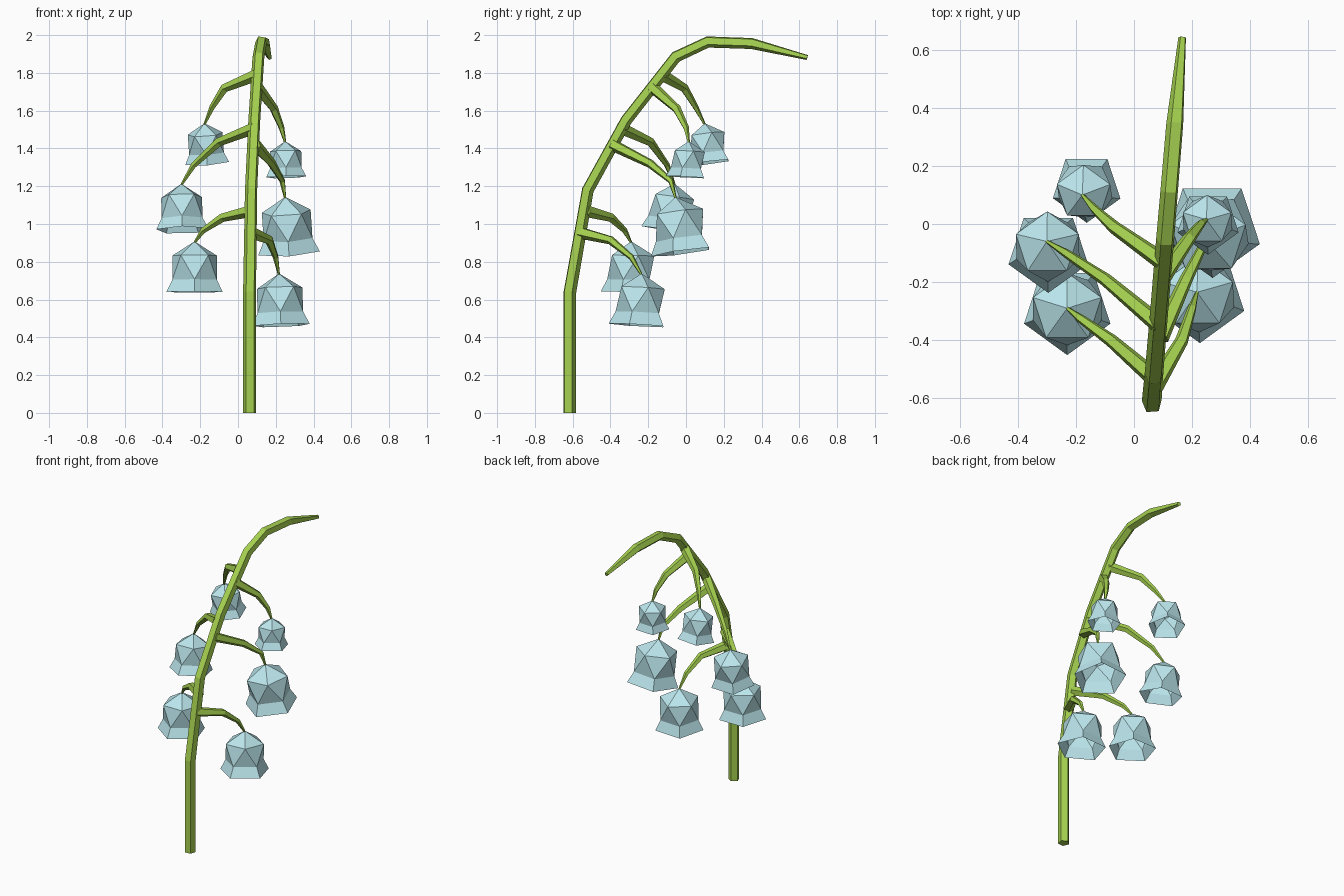
import bpy, bmesh
from math import cos, sin, radians, tau
from mathutils import Vector

if "Cube" in bpy.data.objects:
    bpy.data.objects.remove(bpy.data.objects["Cube"])


def material(name, rgb):
    m = bpy.data.materials.new(name)
    m.diffuse_color = (*rgb, 1)
    m.use_nodes = True
    m.node_tree.nodes["Principled BSDF"].inputs["Base Color"].default_value = m.diffuse_color
    return m


green = material("leaf_green", (0.38, 0.64, 0.08))
blue = material("pale_blue", (0.50, 0.80, 0.85))


def finish(bm, name, mat):
    bmesh.ops.recalc_face_normals(bm, faces=bm.faces)
    me = bpy.data.meshes.new(name)
    bm.to_mesh(me)
    bm.free()
    me.materials.append(mat)
    ob = bpy.data.objects.new(name, me)
    bpy.context.collection.objects.link(ob)
    return ob


def bridge(bm, a, b):
    n = len(a)
    for i in range(n):
        bm.faces.new((a[i], a[(i + 1) % n], b[(i + 1) % n], b[i]))


def tube(name, pts, radii, side, turn=90, n=5):
    """Five-sided tapered tube along a path."""
    bm = bmesh.new()
    pts = [Vector(p) for p in pts]
    rings = []
    for i, (p, r) in enumerate(zip(pts, radii)):
        d = Vector()
        if i > 0:
            d += (p - pts[i - 1]).normalized()
        if i < len(pts) - 1:
            d += (pts[i + 1] - p).normalized()
        t = d.normalized()
        e1 = (side - t * side.dot(t)).normalized()
        e2 = t.cross(e1)
        ring = []
        for k in range(n):
            a = radians(turn) + tau * k / n
            ring.append(bm.verts.new(p + r * (e1 * cos(a) + e2 * sin(a))))
        rings.append(ring)
    for a, b in zip(rings, rings[1:]):
        bridge(bm, a, b)
    bm.faces.new(rings[0][::-1])
    bm.faces.new(rings[-1])
    return finish(bm, name, green)


def bell(name, apex, h, lean):
    """Icosahedron cap, open below, with a flared five-sided rim."""
    bm = bmesh.new()
    s = h / 1.8

    def ring(r, z, start):
        return [bm.verts.new((r * s * cos(radians(start + 72 * k)),
                              r * s * sin(radians(start + 72 * k)), -z * s)) for k in range(5)]
    top = bm.verts.new((0, 0, 0))
    r1 = ring(0.83, 0.50, 18)
    r2 = ring(0.83, 1.36, 54)
    r3 = ring(1.05, 1.80, 54)
    for k in range(5):
        j = (k + 1) % 5
        bm.faces.new((top, r1[k], r1[j]))
        bm.faces.new((r1[k], r2[k], r1[j]))
        bm.faces.new((r1[j], r2[k], r2[j]))
    bridge(bm, r2, r3)
    ob = finish(bm, name, blue)
    ob.location = apex
    axis = Vector((lean[0], lean[1], -h))
    ob.rotation_mode = 'QUATERNION'
    ob.rotation_quaternion = Vector((0, 0, -1)).rotation_difference(axis)


# arching main stem, lying in a slightly turned vertical plane
arc = [(-0.617, 0), (-0.617, 0.64), (-0.522, 1.18), (-0.318, 1.55),
       (-0.055, 1.886), (0.114, 1.965), (0.347, 1.957), (0.642, 1.882)]
tube("main_stem", [(0.062 + (y + 0.617) * 0.083, y, z) for y, z in arc],
     [0.036, 0.036, 0.034, 0.033, 0.033, 0.032, 0.031, 0.014],
     Vector((1, -0.083, 0)), 99)

# drooping stalks, bell height and bell lean
stalks = {
    "top_left": ([(0.10, -0.13, 1.79), (-0.07, -0.01, 1.72), (-0.135, 0.05, 1.62), (-0.178, 0.10, 1.525)], 0.21, (0.015, 0.026)),
    "top_right": ([(0.10, -0.18, 1.725), (0.19, -0.05, 1.61), (0.23, 0.0, 1.51), (0.25, 0.015, 1.43)], 0.19, (0.005, -0.01)),
    "middle_left": ([(0.09, -0.35, 1.51), (-0.10, -0.19, 1.435), (-0.235, -0.10, 1.31), (-0.30, -0.06, 1.205)], 0.247, (0.005, -0.035)),
    "middle_right": ([(0.09, -0.39, 1.42), (0.18, -0.19, 1.32), (0.235, -0.08, 1.228), (0.25, -0.055, 1.135)], 0.295, (0.02, 0.04)),
    "low_left": ([(0.07, -0.53, 1.07), (-0.08, -0.40, 1.035), (-0.185, -0.325, 0.965), (-0.23, -0.29, 0.90)], 0.268, (0.0, -0.005)),
    "low_right": ([(0.07, -0.56, 0.955), (0.165, -0.40, 0.915), (0.20, -0.29, 0.825), (0.217, -0.235, 0.73)], 0.275, (0.01, -0.015)),
}
for name, (pts, h, lean) in stalks.items():
    d = Vector(pts[-1]) - Vector(pts[0])
    tube(name + "_stalk", pts, [0.033, 0.024, 0.016, 0.006], d.cross(Vector((0, 0, 1))))
    bell(name + "_bell", Vector(pts[-1]) + Vector((0, 0, 0.008)), h, lean)
